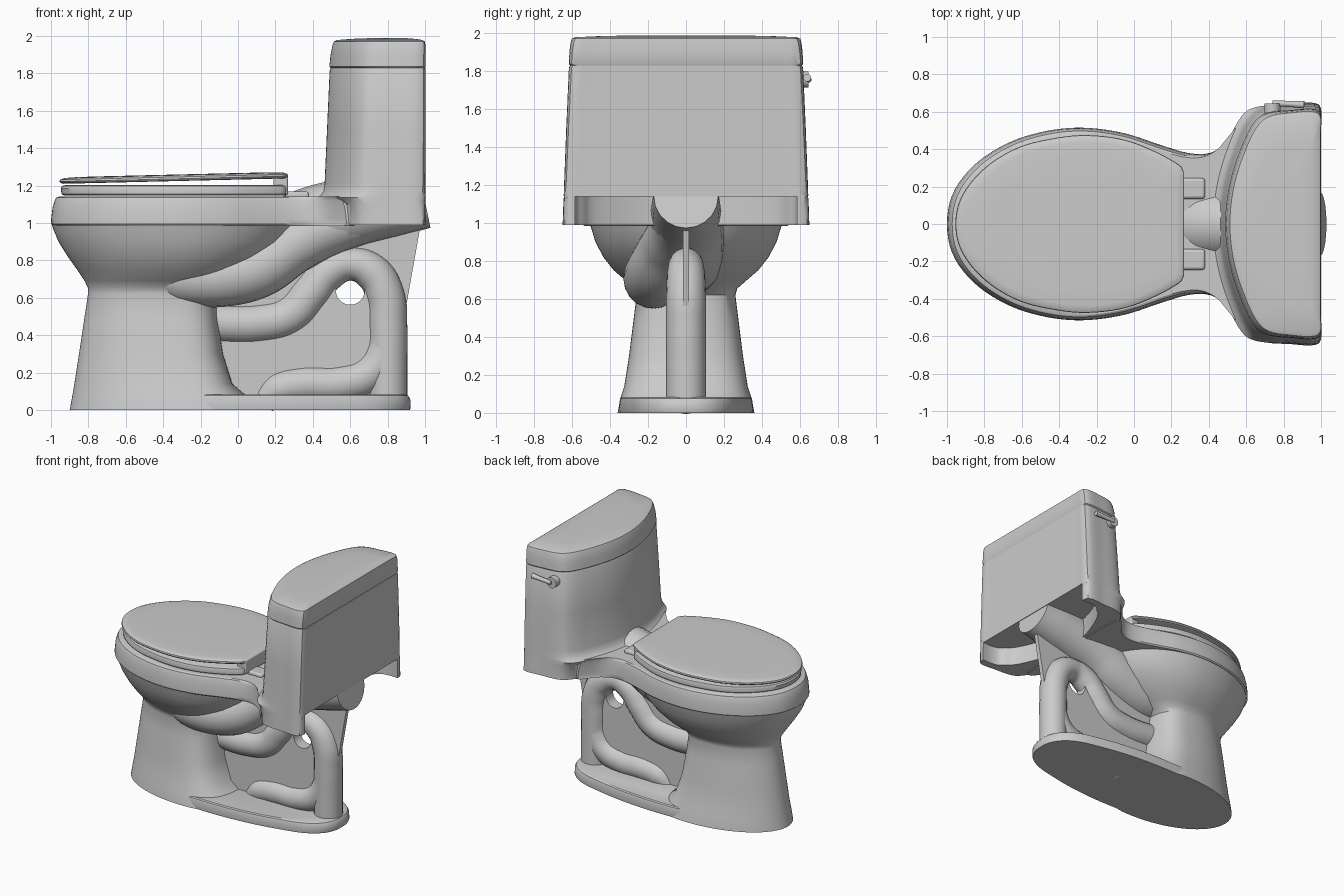
import bpy, bmesh
from math import cos, sin, pi, copysign
from mathutils import Vector
from mathutils.geometry import interpolate_bezier

if "Cube" in bpy.data.objects:
    bpy.data.objects.remove(bpy.data.objects["Cube"])

N = 128


def finish(ob, angle=0.6):
    bpy.ops.object.select_all(action='DESELECT')
    bpy.context.view_layer.objects.active = ob
    ob.select_set(True)
    bpy.ops.object.shade_smooth_by_angle(angle=angle)
    return ob


def from_bmesh(name, bm):
    bmesh.ops.recalc_face_normals(bm, faces=bm.faces)
    me = bpy.data.meshes.new(name)
    bm.to_mesh(me)
    bm.free()
    ob = bpy.data.objects.new(name, me)
    bpy.context.collection.objects.link(ob)
    return finish(ob)


def outline(half, n=N):
    """Smooth closed outline through half points, mirrored in y, evenly resampled."""
    pts = [Vector((x, y, 0)) for x, y in half]
    pts += [Vector((p.x, -p.y, 0)) for p in reversed(pts[1:-1])]
    m = len(pts)
    tan = [((pts[i] - pts[i - 1]).normalized() + (pts[(i + 1) % m] - pts[i]).normalized()).normalized()
           for i in range(m)]
    dense = []
    for i in range(m):
        a, b = pts[i], pts[(i + 1) % m]
        h = (b - a).length / 3
        dense += interpolate_bezier(a, a + tan[i] * h, b - tan[(i + 1) % m] * h, b, 24)[:-1]
    dense.append(dense[0])
    cum = [0]
    for a, b in zip(dense, dense[1:]):
        cum.append(cum[-1] + (b - a).length)
    out, j = [], 0
    for k in range(n):
        d = cum[-1] * k / n
        while cum[j + 1] < d:
            j += 1
        f = (d - cum[j]) / max(cum[j + 1] - cum[j], 1e-9)
        out.append(dense[j].lerp(dense[j + 1], f))
    return out


def egg(f, b, w, c, p=2.0):
    """Oval with widest point at c; rear half is a superellipse of power p."""
    pts = []
    for k in range(N):
        t = 2 * pi * k / N
        e = 1 if cos(t) > 0 else 2 / p
        x, y = -copysign(abs(cos(t)) ** e, cos(t)), copysign(abs(sin(t)) ** e, sin(t))
        pts.append(Vector((c + x * (c - f if x < 0 else b - c), y * w, 0)))
    return pts


def tank_shape(f, w, b=1.0):
    k = w / 0.62
    return outline([(f, 0), (f + .02, .2 * k), (f + .08, .4 * k), (f + .155, .55 * k), (f + .2, w - .03),
                    (.85, w - .005), (b - .04, w), (b - .01, w - .01), (b, w - .03), (b, w - .1), (b, 0)])


def scaled(pts, s, cx=-.2):
    return [Vector((cx + (p.x - cx) * s, p.y * s, 0)) for p in pts]


def loft(name, sections, slope=0.0):
    """Skin a list of (z, outline) sections."""
    bm = bmesh.new()
    rings = [[bm.verts.new((p.x, p.y, z + slope * (p.x + 1))) for p in pts] for z, pts in sections]
    for r, s in zip(rings, rings[1:]):
        for i in range(N):
            j = (i + 1) % N
            bm.faces.new((r[i], r[j], s[j], s[i]))
    bm.faces.new(rings[0][::-1])
    bm.faces.new(rings[-1])
    return from_bmesh(name, bm)


def tube(name, pts):
    """Round tube through (x, y, z, radius) points."""
    cu = bpy.data.curves.new(name, 'CURVE')
    cu.dimensions = '3D'
    cu.bevel_depth, cu.bevel_resolution, cu.resolution_u = 1.0, 8, 10
    cu.use_fill_caps = True
    sp = cu.splines.new('BEZIER')
    sp.bezier_points.add(len(pts) - 1)
    for b, (x, y, z, r) in zip(sp.bezier_points, pts):
        b.co, b.radius = (x, y, z), r
        b.handle_left_type = b.handle_right_type = 'AUTO'
    ob = bpy.data.objects.new(name, cu)
    bpy.context.collection.objects.link(ob)
    bpy.ops.object.select_all(action='DESELECT')
    bpy.context.view_layer.objects.active = ob
    ob.select_set(True)
    bpy.ops.object.convert(target='MESH')
    return finish(bpy.context.object)


def plate(name, profile, half):
    """x-z profile extruded to both sides of y = 0."""
    bm = bmesh.new()
    f = bm.faces.new([bm.verts.new((x, -half, z)) for x, z in profile])
    ext = bmesh.ops.extrude_face_region(bm, geom=[f])
    bmesh.ops.translate(bm, vec=(0, 2 * half, 0), verts=[v for v in ext['geom'] if isinstance(v, bmesh.types.BMVert)])
    return from_bmesh(name, bm)


def box(name, x, y, z, bevel):
    bpy.ops.mesh.primitive_cube_add(size=1, location=(sum(x) / 2, sum(y) / 2, sum(z) / 2))
    ob = bpy.context.object
    ob.name = name
    ob.scale = (x[1] - x[0], y[1] - y[0], z[1] - z[0])
    bpy.ops.object.transform_apply(location=False, rotation=False)
    m = ob.modifiers.new('bevel', 'BEVEL')
    m.width, m.segments = bevel, 3
    return finish(ob)


def cylinder(name, loc, r, depth):
    bpy.ops.mesh.primitive_cylinder_add(vertices=48, radius=r, depth=depth, location=loc, rotation=(pi / 2, 0, 0))
    bpy.context.object.name = name
    return finish(bpy.context.object)


def cut(ob, cutter):
    m = ob.modifiers.new('cut', 'BOOLEAN')
    m.operation, m.solver, m.object = 'DIFFERENCE', 'EXACT', cutter
    bpy.context.view_layer.objects.active = ob
    bpy.ops.object.modifier_apply(modifier=m.name)
    bpy.data.objects.remove(cutter, do_unlink=True)
    finish(ob)


# bowl and pedestal in one skin
loft('bowl_and_pedestal', [(z, egg(*e)) for z, e in [
    (0, (-.9, .1, .36, -.25, 2.5)), (.08, (-.885, .04, .345, -.28, 2.7)), (.14, (-.875, -.03, .325, -.3, 3)),
    (.3, (-.85, -.08, .3, -.34, 3)), (.5, (-.82, -.11, .275, -.36, 3)), (.62, (-.802, -.12, .26, -.36, 3)),
    (.655, (-.803, -.08, .27, -.36, 2.7)), (.69, (-.82, .0, .31, -.34, 2.3)), (.75, (-.86, .11, .38, -.31)),
    (.82, (-.91, .2, .435, -.29)), (.9, (-.96, .28, .477, -.28)), (.96, (-.985, .31, .495, -.28)),
    (1.0, (-.998, .33, .508, -.28))]])

# rim and deck flaring back to the tank
deck = outline([(-1, 0), (-.97, .16), (-.86, .31), (-.68, .43), (-.48, .495), (-.28, .515), (-.05, .485), (.15, .42),
                (.3, .378), (.4, .378), (.48, .42), (.55, .5), (.6, .55), (.62, .54), (.63, .45), (.63, 0)])
loft('rim_deck', [(z, scaled(deck, s)) for z, s in
                  [(.985, .985), (.995, 1), (1.02, .999), (1.08, .99), (1.12, .975), (1.135, .965), (1.142, .945)]])

# tank, hollowed underneath
tank = loft('tank', [(z, tank_shape(f, w)) for z, f, w in
                     [(.99, .46, .648), (1.1, .45, .644), (1.135, .415, .642), (1.15, .435, .642), (1.17, .452, .641),
                      (1.21, .463, .64), (1.5, .476, .629), (1.815, .49, .615), (1.828, .495, .61)]])
cut(tank, loft('tank_recess', [(z, tank_shape(.63, .575, 1.1)) for z in (.9, 1.14)]))
loft('tank_lid', [(z, tank_shape(f, w, b)) for z, f, w, b in
                  [(1.828, .497, .608, .996), (1.836, .488, .615, 1), (1.9, .495, .612, 1), (1.95, .505, .606, 1),
                   (1.97, .513, .6, .997), (1.978, .53, .58, .985), (1.984, .6, .45, .95), (1.988, .7, .25, .9)]])

# seat and lid
seat = outline([(-.955, 0), (-.93, .13), (-.82, .28), (-.63, .405), (-.42, .46), (-.26, .475), (-.05, .45), (.12, .385),
                (.22, .33), (.255, .305), (.265, .28), (.265, .2), (.265, 0)])
loft('seat', [(z, scaled(seat, s)) for z, s in [(1.148, .97), (1.155, .985), (1.185, .99), (1.198, .98), (1.202, .96)]])
loft('seat_lid', [(z, scaled(seat, s)) for z, s in
                  [(1.208, .97), (1.212, .99), (1.22, 1), (1.23, .995), (1.238, .965), (1.241, .92), (1.243, .75)]],
     slope=.024)
box('lid_rear_lip', (.19, .268), (-.285, .285), (1.15, 1.265), .012)
for side in (-1, 1):
    box('seat_hinge', (.25, .38), (side * .19 - .055, side * .19 + .055), (1.13, 1.168), .015)

# water channel from bowl to tank, bulging on one side
tube('rear_neck', [(.995, 0, 1.14, .17), (.8, 0, 1.1, .18), (.62, 0, 1.06, .185), (.4, 0, 1.0, .195),
                   (.2, 0, .9, .2), (-.05, 0, .82, .2), (-.3, 0, .8, .18)])
tube('side_channel', [(-.46, -.12, .72, .1), (-.3, -.165, .71, .15), (-.1, -.17, .71, .16), (.1, -.15, .755, .16),
                      (.3, -.09, .88, .15), (.5, -.03, .98, .15), (.8, 0, 1.08, .15)])

# trapway, foot and web
tube('trapway', [(-.2, 0, .47, .105), (.12, 0, .465, .105), (.28, 0, .51, .105), (.39, 0, .63, .105),
                 (.48, 0, .735, .1), (.6, 0, .78, .088), (.72, 0, .735, .1), (.785, 0, .62, .105),
                 (.8, 0, .45, .105), (.8, 0, .25, .105), (.8, 0, .04, .105)])
tube('trapway_foot', [(.14, 0, .05, .07), (.22, 0, .11, .095), (.35, 0, .135, .1), (.55, 0, .14, .1),
                      (.7, 0, .19, .1), (.78, 0, .3, .1), (.8, 0, .42, .1)])
web = plate('trapway_web', [(-.2, .04), (.85, .04), (.85, .6), (.75, .75), (.6, .8), (.45, .9), (.2, .8), (-.2, .62)], .045)
cut(web, cylinder('web_hole', (.6, 0, .64), .077, .4))
plate('rear_fin', [(.895, .53), (.978, 1.0), (.5, 1.0), (.5, .78), (.6, .8), (.8, .6)], .017)

# floor plate
floor_plate = outline([(-.85, 0), (-.82, .12), (-.68, .24), (-.4, .325), (-.1, .35), (.25, .34), (.55, .295), (.78, .23),
                       (.88, .15), (.92, .06), (.922, 0)])
loft('floor_plate', [(z, scaled(floor_plate, s, 0)) for z, s in
                     [(0, .995), (.01, 1), (.06, .998), (.077, .985), (.084, .96)]])

# flush lever
cylinder('lever_knob', (.74, .615, 1.755), .042, .06)
tube('flush_lever', [(.74, .645, 1.755, .016), (.83, .642, 1.76, .016), (.91, .638, 1.765, .02)])
